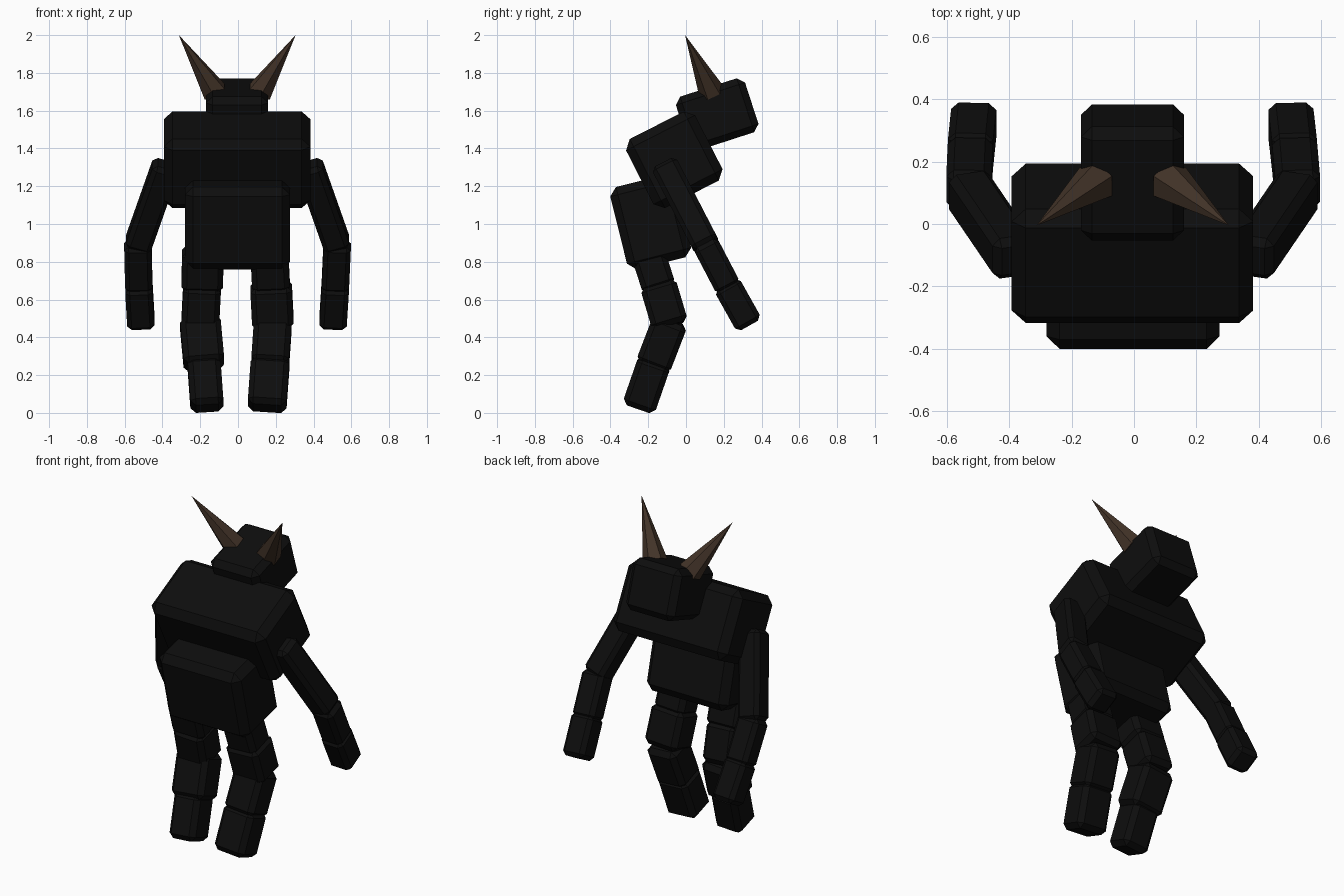
import bpy
import bmesh
from math import radians
from mathutils import Vector, Matrix

cube = bpy.data.objects.get("Cube")
if cube:
    bpy.data.objects.remove(cube, do_unlink=True)


def material(name, rgb):
    mat = bpy.data.materials.new(name)
    mat.use_nodes = True
    color = (*rgb, 1.0)
    mat.diffuse_color = color
    mat.node_tree.nodes["Principled BSDF"].inputs["Base Color"].default_value = color
    return mat


black = material("charcoal black", (0.004, 0.004, 0.004))
brown = material("horn brown", (0.055, 0.033, 0.021))


def finish(name, bm, mat):
    mesh = bpy.data.meshes.new(name)
    bm.to_mesh(mesh)
    bm.free()
    mesh.materials.append(mat)
    obj = bpy.data.objects.new(name, mesh)
    bpy.context.collection.objects.link(obj)
    return obj


def block(name, size, matrix, chamfer):
    """Box with flat chamfered edges, placed by a matrix."""
    bm = bmesh.new()
    bmesh.ops.create_cube(bm, size=1)
    bmesh.ops.scale(bm, vec=size, verts=bm.verts)
    bmesh.ops.bevel(bm, geom=bm.edges[:], offset=chamfer, segments=1,
                    affect='EDGES', profile=0.5)
    bmesh.ops.transform(bm, matrix=matrix, verts=bm.verts)
    return finish(name, bm, mat=black)


def along(start, end):
    """Frame centred between two points, z along them, x kept sideways."""
    z = (end - start).normalized()
    x = Vector((1, 0, 0))
    x = (x - z * x.dot(z)).normalized()
    y = z.cross(x)
    rot = Matrix((x, y, z)).transposed().to_4x4()
    return Matrix.Translation((start + end) / 2) @ rot


def limb(names, points, sizes, chamfer, overlap):
    """Chain of blocks running through the points."""
    pts = [Vector(p) for p in points]
    for i, name in enumerate(names):
        a, b = pts[i], pts[i + 1]
        step = (b - a).normalized() * overlap
        a = a - step if i else a
        b = b + step if i < len(names) - 1 else b
        block(name, (*sizes[i], (b - a).length), along(a, b), chamfer)


# Body blocks: size, centre, forward tilt, chamfer
body = {
    "head": ((0.33, 0.385, 0.30), (-0.005, 0.165, 1.58), 18, 0.035),
    "chest": ((0.775, 0.41, 0.41), (-0.005, -0.062, 1.34), 27, 0.045),
    "abdomen": ((0.555, 0.35, 0.45), (-0.003, -0.187, 1.01), 14, 0.042),
}
for name, (size, centre, tilt, chamfer) in body.items():
    place = Matrix.Translation(centre) @ Matrix.Rotation(radians(tilt), 4, 'X')
    block(name, size, place, chamfer)

# Legs: each has four stacked blocks with slightly stepped joints
leg_parts = ("upper_thigh", "lower_thigh", "shin", "foot")
leg_yz = ((-0.21, 0.87), (-0.145, 0.67), (-0.087, 0.475), (-0.17, 0.26), (-0.252, 0.024))
leg_x = {"left": (0.165, 0.175, 0.185, 0.17, 0.153),
         "right": (-0.185, -0.19, -0.20, -0.18, -0.163)}
leg_sizes = {"left": ((0.20, 0.18), (0.22, 0.195), (0.20, 0.19), (0.205, 0.18)),
             "right": ((0.22, 0.18), (0.20, 0.195), (0.215, 0.19), (0.175, 0.18))}
for side in ("left", "right"):
    limb([f"{side}_{p}" for p in leg_parts],
         [(x, y, z) for x, (y, z) in zip(leg_x[side], leg_yz)],
         leg_sizes[side], 0.028, 0.015)

# Arms: upper arm, forearm and hand
arm_parts = ("upper_arm", "forearm", "hand")
arm_yz = ((-0.115, 1.315), (0.105, 0.89), (0.22, 0.67), (0.335, 0.465))
arm_x = {"left": (0.375, 0.525, 0.515, 0.502),
         "right": (-0.38, -0.53, -0.525, -0.513)}
arm_sizes = ((0.14, 0.145), (0.145, 0.14), (0.145, 0.15))
for side in ("left", "right"):
    limb([f"{side}_{p}" for p in arm_parts],
         [(x, y, z) for x, (y, z) in zip(arm_x[side], arm_yz)],
         arm_sizes, 0.024, 0.012)

# Horns: faceted cones leaning out and toward the front
for side, sign, shift in (("left", 1, 0.0), ("right", -1, -0.008)):
    base = Vector((sign * 0.115 + shift, 0.135, 1.70))
    tip = Vector((sign * 0.305 + shift, -0.005, 2.0))
    bm = bmesh.new()
    bmesh.ops.create_cone(bm, cap_ends=True, segments=6, radius1=0.07,
                          radius2=0, depth=(tip - base).length)
    bmesh.ops.transform(bm, matrix=along(base, tip), verts=bm.verts)
    bmesh.ops.remove_doubles(bm, verts=bm.verts, dist=0.0001)
    finish(f"{side}_horn", bm, brown)
